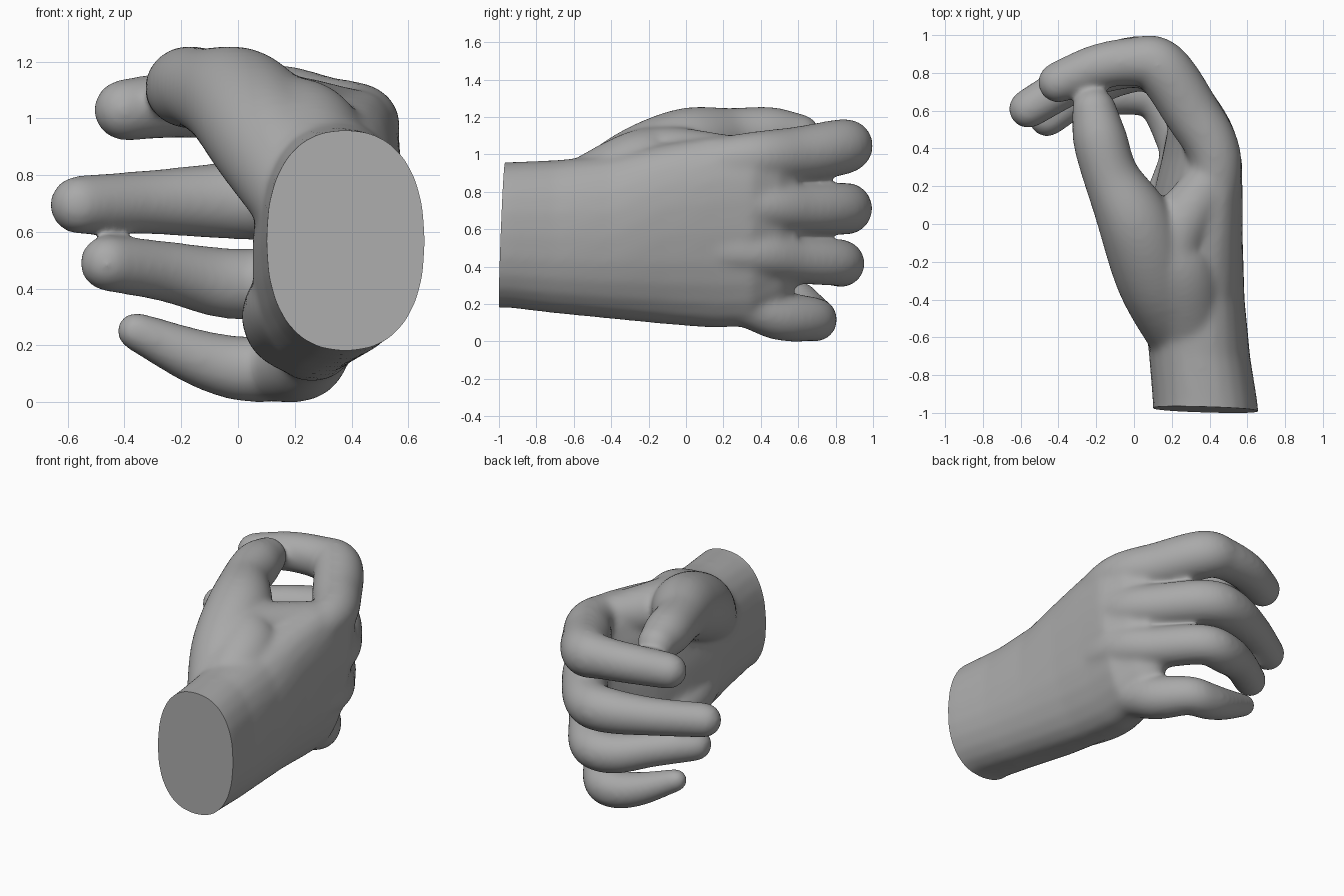
import bpy
import bmesh
from math import cos, sin, pi, copysign
from mathutils import Vector

SIDES = 24
default = bpy.data.objects.get("Cube")
if default:
    bpy.data.objects.remove(default, do_unlink=True)


def loft(bm, rings):
    """Skin a list of point rings and close both ends."""
    loops = [[bm.verts.new(p) for p in ring] for ring in rings]
    for a, b in zip(loops, loops[1:]):
        for i in range(SIDES):
            j = (i + 1) % SIDES
            bm.faces.new((a[i], a[j], b[j], b[i]))
    bm.faces.new(loops[0][::-1])
    bm.faces.new(loops[-1])


def spline(points, steps=6):
    """Catmull-Rom interpolation of equally sized tuples."""
    pts = [Vector(p) for p in points]
    pts = [pts[0] * 2 - pts[1]] + pts + [pts[-1] * 2 - pts[-2]]
    out = []
    for a, b, c, d in zip(pts, pts[1:], pts[2:], pts[3:]):
        for s in range(steps):
            t = s / steps
            out.append((b * 2 + (c - a) * t + (a * 2 - b * 5 + c * 4 - d) * t**2
                        + (b * 3 - a - c * 3 + d) * t**3) / 2)
    return out + [pts[-2]]


def digit(bm, *joints):
    """Round tube along joints (x, y, z, radius) with a domed tip."""
    path = spline(joints)
    centres = [p.to_3d() for p in path]
    radii = [p.w for p in path]
    heading = (centres[-1] - centres[-2]).normalized()
    tip, r = centres[-1], radii[-1]
    for k in range(1, 6):
        a = k * pi / 2 / 5.3
        centres.append(tip + heading * r * sin(a))
        radii.append(r * cos(a))
    rings = []
    for i, c in enumerate(centres):
        along = centres[min(i + 1, len(centres) - 1)] - centres[max(i - 1, 0)]
        u = along.cross(Vector((0, 0, 1))).normalized()
        v = u.cross(along).normalized()
        rings.append([c + (u * cos(t) + v * sin(t)) * radii[i]
                      for t in (2 * pi * k / SIDES for k in range(SIDES))])
    loft(bm, rings)


def palm(bm, *sections):
    """Rounded-box sections (y, x min, x max, z min, z max, lean)."""
    def rounded(v):
        return copysign(abs(v) ** 0.86, v)
    rings = []
    for y, x0, x1, z0, z1, lean in sections:
        ring = []
        for k in range(SIDES):
            t = 2 * pi * k / SIDES
            h = rounded(sin(t))
            ring.append(((x0 + x1) / 2 + rounded(cos(t)) * (x1 - x0) / 2 + lean * h,
                         y, (z0 + z1) / 2 + h * (z1 - z0) / 2))
        rings.append(ring)
    loft(bm, rings)


bm = bmesh.new()

# Wrist and palm
palm(bm,
     (-1.15, .10, .67, .18, .96, 0),
     (-.95, .10, .655, .18, .96, 0),
     (-.7, .08, .615, .15, .97, 0),
     (-.4, .05, .585, .12, 1, .02),
     (-.1, .08, .565, .09, 1.06, .06),
     (.15, .12, .555, .07, 1.1, .08),
     (.35, .17, .55, .08, 1.1, .08),
     (.5, .2, .48, .16, 1.09, .07),
     (.6, .23, .4, .3, 1.04, .03))
# Heel of the hand on the little finger's side
digit(bm, (.26, -.6, .42, .14), (.19, -.3, .34, .16), (.18, 0, .28, .16), (.25, .3, .21, .13))

# Index finger, starting inside the palm like the others
digit(bm, (.4, 0, .93, .13), (.43, .35, .98, .14), (.3, .6, 1, .15), (.14, .83, 1.04, .15),
      (0, .86, 1.05, .13), (-.2, .83, 1.05, .12), (-.4, .75, 1.03, .11))
# Middle finger
digit(bm, (.4, 0, .74, .14), (.42, .38, .73, .14), (.3, .62, .71, .14), (.12, .83, .71, .14),
      (-.05, .85, .71, .135), (-.3, .76, .705, .115), (-.56, .61, .695, .105))
# Ring finger
digit(bm, (.38, 0, .5, .14), (.4, .35, .48, .14), (.29, .58, .44, .13), (.12, .81, .42, .125),
      (-.05, .81, .42, .125), (-.25, .71, .46, .108), (-.46, .56, .49, .1))
# Little finger
digit(bm, (.29, 0, .26, .14), (.28, .3, .21, .13), (.23, .5, .14, .135), (.12, .67, .12, .12),
      (0, .69, .12, .115), (-.15, .67, .16, .1), (-.36, .62, .25, .07))
# Thumb and its fleshy base
digit(bm, (.31, -.72, .62, .16), (.26, -.58, .7, .19), (.12, -.3, .91, .21), (.01, 0, 1.05, .2),
      (-.12, .25, 1.1, .15), (-.18, .45, 1.11, .145), (-.21, .6, 1.1, .12))
# Web between thumb and index finger
digit(bm, (.32, -.7, .72, .17), (.25, -.3, .91, .2), (.2, -.1, .97, .18), (.38, .2, .98, .13))

bmesh.ops.recalc_face_normals(bm, faces=bm.faces)
mesh = bpy.data.meshes.new("hand")
bm.to_mesh(mesh)
bm.free()
hand = bpy.data.objects.new("hand", mesh)
bpy.context.collection.objects.link(hand)

# Fuse the parts into one soft skin
fuse = hand.modifiers.new("fuse", "REMESH")
fuse.mode = "VOXEL"
fuse.voxel_size = 0.014
soften = hand.modifiers.new("soften", "SMOOTH")
soften.factor = 0.5
soften.iterations = 30
skin = bpy.data.meshes.new_from_object(
    hand.evaluated_get(bpy.context.evaluated_depsgraph_get()))
hand.modifiers.clear()

# Slice the wrist flat
bm = bmesh.new()
bm.from_mesh(skin)
bmesh.ops.bisect_plane(bm, geom=bm.verts[:] + bm.edges[:] + bm.faces[:],
                       plane_co=(.4, -.983, .57), plane_no=(.03, 1, -.039),
                       clear_inner=True)
bmesh.ops.holes_fill(bm, edges=[e for e in bm.edges if e.is_boundary])
bmesh.ops.recalc_face_normals(bm, faces=bm.faces)
bm.to_mesh(skin)
bm.free()
hand.data = skin

# Plain grey clay
clay = bpy.data.materials.new("grey clay")
clay.use_nodes = True
grey = (.4, .4, .4, 1)
clay.diffuse_color = grey
clay.node_tree.nodes["Principled BSDF"].inputs["Base Color"].default_value = grey
skin.materials.clear()
skin.materials.append(clay)

bpy.context.view_layer.objects.active = hand
hand.select_set(True)
bpy.ops.object.shade_smooth_by_angle(angle=pi / 4)
